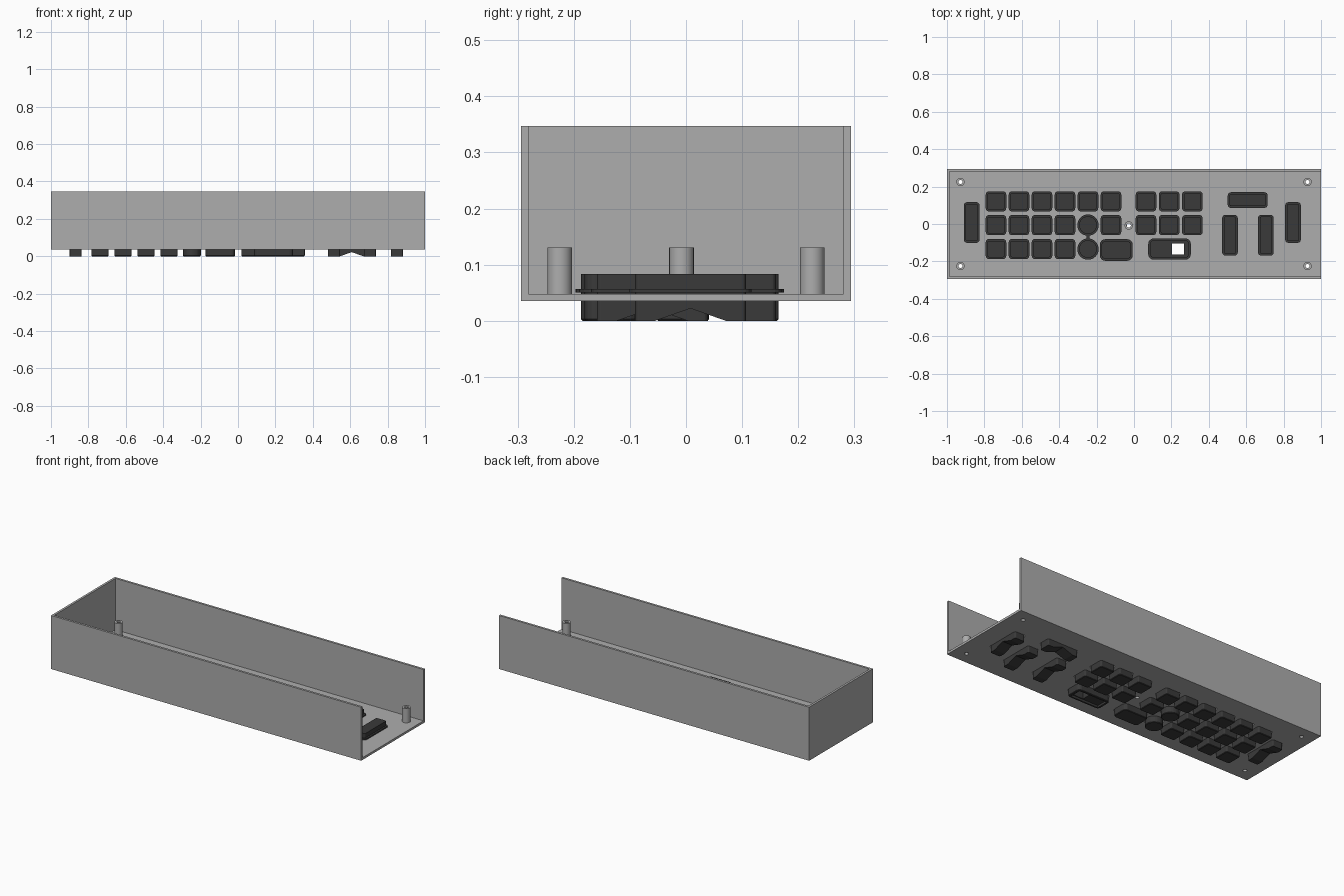
import bpy, bmesh, math
from mathutils import Vector

if "Cube" in bpy.data.objects:
    bpy.data.objects.remove(bpy.data.objects["Cube"])


def material(name, rgb):
    m = bpy.data.materials.new(name)
    m.diffuse_color = (*rgb, 1)
    m.use_nodes = True
    m.node_tree.nodes["Principled BSDF"].inputs["Base Color"].default_value = m.diffuse_color
    return m


GREY = material("case grey", (0.42, 0.42, 0.42))
DARK = material("button charcoal", (0.042, 0.042, 0.042))


def outline(w, h, r, seg):
    """Rounded rectangle; a circle when r is half the size."""
    pts = []
    r = min(r, w / 2 - 1e-4, h / 2 - 1e-4)
    for i, (sx, sy) in enumerate([(1, 1), (-1, 1), (-1, -1), (1, -1)]):
        for k in range(seg + 1):
            a = math.pi / 2 * (i + k / seg)
            pts.append((sx * (w / 2 - r) + r * math.cos(a),
                        sy * (h / 2 - r) + r * math.sin(a)))
    return pts


def add_stack(bm, cx, cy, w, h, r, levels, seg=4):
    """Loft rounded outlines through (z, inset) levels."""
    rings = []
    for z, d in levels:
        rings.append([bm.verts.new((cx + x, cy + y, z)) for x, y in
                      outline(w - 2 * d, h - 2 * d, max(r - d, 0.004), seg)])
    n = len(rings[0])
    bm.faces.new(rings[0][::-1])
    bm.faces.new(rings[-1])
    for a, b in zip(rings, rings[1:]):
        for i in range(n):
            j = (i + 1) % n
            bm.faces.new((a[i], a[j], b[j], b[i]))


def finish(bm, name, mat):
    bmesh.ops.recalc_face_normals(bm, faces=bm.faces)
    me = bpy.data.meshes.new(name)
    bm.to_mesh(me)
    bm.free()
    ob = bpy.data.objects.new(name, me)
    bpy.context.collection.objects.link(ob)
    me.materials.append(mat)
    return ob


def add_box(bm, x0, x1, y0, y1, z0, z1):
    v = bmesh.ops.create_cube(bm, size=1)["verts"]
    for p in v:
        p.co = Vector(((x0 + x1) / 2 + p.co.x * (x1 - x0),
                       (y0 + y1) / 2 + p.co.y * (y1 - y0),
                       (z0 + z1) / 2 + p.co.z * (z1 - z0)))


def cut(ob, cutter):
    cutter.hide_render = True
    cutter.hide_viewport = True
    m = ob.modifiers.new("cut", 'BOOLEAN')
    m.operation = 'DIFFERENCE'
    m.solver = 'EXACT'
    m.object = cutter
    bpy.context.view_layer.objects.active = ob
    bpy.ops.object.modifier_apply(modifier=m.name)
    bpy.data.objects.remove(cutter)


FLANGE = 0.010  # flange overhang round each button
LEVELS = [(0.0, FLANGE + 0.003), (0.003, FLANGE), (0.05, FLANGE), (0.05, 0),
          (0.057, 0), (0.057, FLANGE), (0.083, FLANGE)]
ROCKER_LEVELS = [(0.0, FLANGE)] + LEVELS[2:]

# Button layout: name, x, y, width, depth, corner radius
cols = [-0.738 + 0.123 * i for i in range(6)]
rows = [0.121, -0.006, -0.134]
buttons = []
for ri, y in enumerate(rows):
    for ci, x in enumerate(cols):
        if ri == 2 and ci == 5:
            continue
        if ci == 4 and ri > 0:
            buttons.append(("round_button", x, y, 0.114, 0.114, 0.057))
        else:
            buttons.append(("square_button", x, y, 0.110, 0.108, 0.018))
for y in rows[:2]:
    for x in (0.064, 0.188, 0.312):
        buttons.append(("square_button", x, y, 0.110, 0.108, 0.018))
buttons.append(("wide_button", -0.095, -0.139, 0.176, 0.116, 0.03))
buttons.append(("switch_button", 0.19, -0.134, 0.228, 0.114, 0.03))
for x, y in ((-0.868, 0.008), (0.85, 0.008), (0.513, -0.06), (0.705, -0.06)):
    buttons.append(("rocker", x, y, 0.084, 0.218, 0.018))
buttons.append(("rocker", 0.608, 0.128, 0.214, 0.084, 0.018))

posts = [(sx * 0.928, sy * 0.225) for sx in (-1, 1) for sy in (-1, 1)] + [(-0.028, -0.008)]

# Case: tray open at the top and at the right end
T = 0.013
bm = bmesh.new()
add_box(bm, -1, 1, -0.294, 0.294, 0.035, 0.347)
case = finish(bm, "case", GREY)
bm = bmesh.new()
add_box(bm, -1 + T, 1.2, -0.294 + T, 0.294 - T, 0.035 + T, 0.5)
cut(case, finish(bm, "case_cutter", GREY))

# Openings for buttons and posts in the floor
bm = bmesh.new()
for _, x, y, w, h, r in buttons:
    add_stack(bm, x, y, w, h, r, [(0.0, FLANGE - 0.004), (0.06, FLANGE - 0.004)])
for x, y in posts:
    add_stack(bm, x, y, 0.022, 0.022, 0.011, [(0.0, 0), (0.06, 0)])
cut(case, finish(bm, "opening_cutter", GREY))

# Hollow screw posts
for x, y in posts:
    bm = bmesh.new()
    loops = []
    for rad, z in ((0.022, 0.047), (0.022, 0.131), (0.011, 0.131), (0.011, 0.047)):
        loops.append([bm.verts.new((x + rad * math.cos(a * math.tau / 24),
                                    y + rad * math.sin(a * math.tau / 24), z))
                      for a in range(24)])
    for k in range(4):
        a, b = loops[k], loops[(k + 1) % 4]
        for i in range(24):
            bm.faces.new((a[i], a[(i + 1) % 24], b[(i + 1) % 24], b[i]))
    post = finish(bm, "screw_post", GREY)
    post.data.shade_smooth()
    post.data.set_sharp_from_angle(angle=math.radians(35))

# Buttons
for name, x, y, w, h, r in buttons:
    bm = bmesh.new()
    rocker = name == "rocker"
    add_stack(bm, 0, 0, w, h, r, ROCKER_LEVELS if rocker else LEVELS,
              8 if name == "round_button" else 4)
    if rocker:
        # V-shaped notch across the underside
        ax = 0 if w > h else 1
        n = Vector((1, 0, 0)) if ax == 0 else Vector((0, 1, 0))
        for d in (-0.063, 0, 0.063):
            bmesh.ops.bisect_plane(bm, geom=bm.verts[:] + bm.edges[:] + bm.faces[:],
                                   plane_co=n * d, plane_no=n)
        for v in bm.verts:
            if v.co.z < 0.001 and abs(v.co[ax]) < 0.001:
                v.co.z = 0.022
    ob = finish(bm, name, DARK)
    ob.location = (x, y, 0)
    if name == "switch_button":
        # Shallow pocket underneath and a square slot right through
        for box in ((-0.09, 0.09, -0.035, 0.035, -0.01, 0.012),
                    (0.012, 0.076, -0.03, 0.03, -0.01, 0.1)):
            bm = bmesh.new()
            add_box(bm, *box)
            c = finish(bm, "slot_cutter", DARK)
            c.location = ob.location
            bpy.context.view_layer.update()
            cut(ob, c)

# Small web joining the two round buttons
bm = bmesh.new()
add_box(bm, cols[4] - 0.009, cols[4] + 0.009, rows[2] + 0.045, rows[1] - 0.045, 0.05, 0.057)
finish(bm, "round_button_link", DARK)
